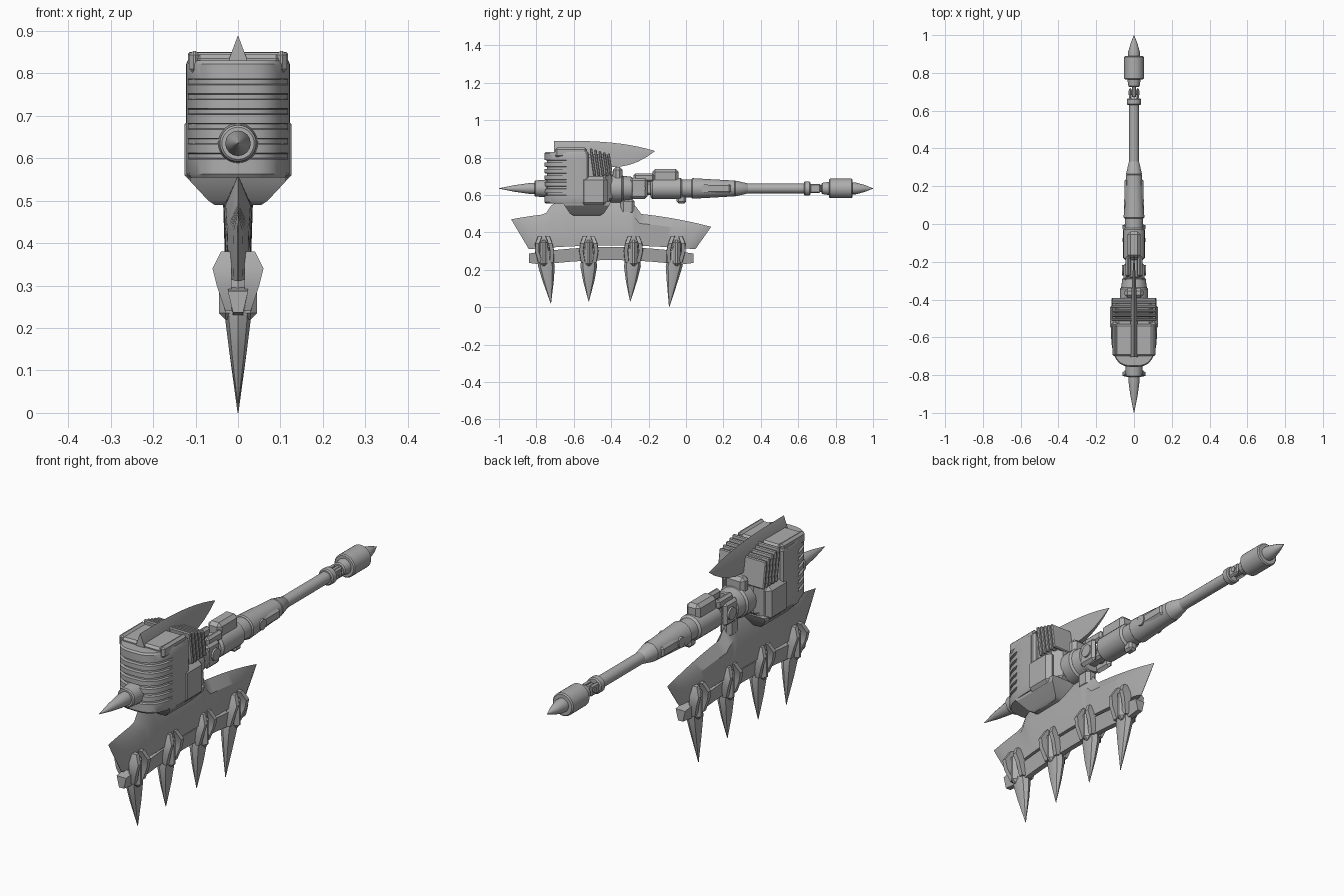
import bpy, bmesh, math
from mathutils import Vector, Matrix

if "Cube" in bpy.data.objects:
    bpy.data.objects.remove(bpy.data.objects["Cube"])

STEEL = bpy.data.materials.new("steel_grey")
STEEL.use_nodes = True
GREY = (.42, .42, .42, 1)
STEEL.diffuse_color = GREY
STEEL.node_tree.nodes["Principled BSDF"].inputs["Base Color"].default_value = GREY
AXIS = .635  # height of the handle axis


def finish(name, bm, bevel=None, mirror=False):
    """Turn a bmesh into an object; bevelled parts stay flat shaded."""
    bmesh.ops.remove_doubles(bm, verts=bm.verts, dist=.0001)
    bmesh.ops.recalc_face_normals(bm, faces=bm.faces)
    mesh = bpy.data.meshes.new(name)
    bm.to_mesh(mesh)
    bm.free()
    mesh.materials.append(STEEL)
    part = bpy.data.objects.new(name, mesh)
    bpy.context.collection.objects.link(part)
    if mirror:
        part.modifiers.new("mirror", "MIRROR")
    if bevel:
        modifier = part.modifiers.new("bevel", "BEVEL")
        modifier.width = bevel
        modifier.segments = 1
    else:
        bpy.ops.object.select_all(action="DESELECT")
        part.select_set(True)
        bpy.context.view_layer.objects.active = part
        bpy.ops.object.shade_smooth_by_angle(angle=math.radians(32))


def loft(name, rings, mirror=False):
    """Skin equal-sized rings of points and cap both ends."""
    bm = bmesh.new()
    rows = [[bm.verts.new(point) for point in ring] for ring in rings]
    for lower, upper in zip(rows, rows[1:]):
        for i in range(len(lower)):
            bm.faces.new((lower[i - 1], lower[i], upper[i], upper[i - 1]))
    bm.faces.new(rows[0])
    bm.faces.new(rows[-1])
    finish(name, bm, mirror=mirror)


def oval(width, height, sides):
    turns = [math.tau * i / sides for i in range(sides)]
    return [(width * math.cos(turn), height * math.sin(turn)) for turn in turns]


def tube(name, start, end, radius, end_radius=None, chamfer=.005, sides=28):
    """Chamfered cylinder or cone along the handle axis."""
    if end_radius is None:
        end_radius = radius
    profile = ((start, radius - chamfer), (start + chamfer, radius),
               (end - chamfer, end_radius), (end, end_radius - chamfer))
    loft(name, [[(a, y, AXIS + b) for a, b in oval(r, r, sides)] for y, r in profile])


def spike(name, base, shoulder, tip, radius):
    """Slender point with a slightly swollen root."""
    middle = (shoulder + tip) / 2
    profile = ((base, radius), (shoulder, radius), (middle, radius * .6), (tip, .001))
    loft(name, [[(a, y, AXIS + b) for a, b in oval(r, r, 16)] for y, r in profile])


def pin(name, y, radius, reach):
    """Cross pin running from side to side."""
    loft(name, [[(x, y + a, AXIS + b) for a, b in oval(radius, radius, 20)]
                for x in (-reach, reach)])


def box(name, front, back, low, high, wide, gap=None, bevel=.01, tilt=0):
    """Chamfered block; with a gap it becomes a mirrored pair."""
    inner = -wide if gap is None else gap
    centre = Vector((inner + wide, front + back, low + high)) / 2
    size = Matrix.Diagonal((wide - inner, back - front, high - low, 1))
    bm = bmesh.new()
    bmesh.ops.create_cube(bm, size=1, matrix=Matrix.Translation(centre)
                          @ Matrix.Rotation(tilt, 4, "X") @ size)
    finish(name, bm, bevel=bevel, mirror=gap is not None)


def ridge(top, bottom, thickness, shoulder):
    """Cross-section of a blade: sharp top, thick shoulder, blunt foot."""
    side = Vector((thickness, 0, 0))
    middle = top.lerp(bottom, shoulder)
    foot = side * .85
    return [top, middle + side, bottom + foot, bottom - foot, middle - side]


# Front shell: squarish curved plan with cooling grooves round the front
SHELL_BACK = -.54


def shell_ring(z, groove=False, scale=1):
    ring = []
    for i in range(21):
        turn = math.pi * i / 20
        c, s = math.cos(turn), math.sin(turn)
        x = math.copysign(abs(c) ** .667, c) * .122
        y = abs(s) ** .667 * -.217
        size = .94 if groove and y < -.11 else scale
        ring.append((x * size, SHELL_BACK + y * size, z))
    return ring


shell = [shell_ring(.555, scale=.97), shell_ring(.563)]
for i in range(6):
    middle = .605 + i * .035
    for offset, groove in ((-.007, False), (-.005, True), (.005, True), (.007, False)):
        shell.append(shell_ring(middle + offset, groove))
shell += [shell_ring(.822), shell_ring(.83, scale=.97)]
loft("front_shell", shell)

# Top plate, side rails and rear housing
box("top_plate", -.7, -.53, .8, .845, .1)
box("top_rail", -.7, -.53, .8, .853, .115, gap=.09)
box("rear_housing", -.57, -.41, .53, .82, .1, bevel=.02)
box("side_panel", -.575, -.52, .62, .835, .121, gap=.08)
box("back_block", -.45, -.395, .56, .73, .085, bevel=.02)
box("side_cheek", -.565, -.42, .54, .7, .126, gap=.08, bevel=.02)

# Slanted vent fins, stepping down to the rear
for i in range(5):
    front = SHELL_BACK + .035 + i * .023
    box("vent_fin", front, front + .014, .7, .85 - i * .007, .118,
        bevel=.004, tilt=math.radians(8))

# Tapered keel under the head
keel = []
for z, wide, reach in ((.565, .115, .13), (.545, .112, .12), (.5, .07, .09), (.49, .055, .07)):
    keel.append([(a * wide, b * reach - .53, z) for a, b in ((-1, -1), (1, -1), (1, 1), (-1, 1))])
loft("lower_keel", keel)

# Front hub and spike
tube("front_hub", -.81, -.74, .043, .047)
spike("front_spike", -.8, -.83, -1, .03)

# Upper fin sweeping back to a point
fin = []
for i in range(13):
    u = i / 12
    y = -.705 + .54 * u
    top = Vector((0, y, .89 - .055 * u ** 3))
    bottom = Vector((0, y, .75 + .085 * (max(0, u - .6) / .4) ** 2))
    fin.append(ridge(top, bottom, .02 * (1 - u * u) + .001, .4))
loft("upper_fin", fin)

# Large lower blade: swept wings either side of a raised neck
wings = []
for i in range(41):
    u = i / 20 - 1
    wing = .51 - .06 * u * u - .02 * u
    neck = min(.56, .88 - .8 * abs(u + .18))
    top = Vector((0, .535 * u - .4, max(wing, neck)))
    bottom = Vector((0, .445 * u - .395, .33 - .02 * u * u))
    wings.append(ridge(top, bottom, .034 * math.sqrt(1 - u * u) + .001, .3))
loft("lower_blade", wings)

# Curved strip along the cutting edge
strip = []
for i in range(13):
    u = i / 6 - 1
    y = u * .44 - .4
    top = .322 - .035 * u * u
    low = top - (.05 if abs(u) == 1 else .07)
    strip.append([(-.024, y, top), (.024, y, top), (.012, y, low), (-.012, y, low)])
loft("edge_strip", strip)

# Four leaning teeth held in forked clamps
for root, drift, tip in ((-.76, .04, .02), (-.52, 0, .03), (-.28, -.02, .03), (-.05, -.04, 0)):
    def lean(z):
        return root + drift * max(0, 1 - z / .33)

    tooth = []
    for z, wide, deep in ((.33, .03, .024), (.28, .035, .036), (.22, .03, .045),
                          (.14, .02, .03), (tip, .001, .001)):
        tooth.append([(a, lean(z) + b, z) for a, b in oval(wide, deep, 8)])
    loft("tooth", tooth)
    for side in (-1, 1):
        prong = []
        for z, outer, spread in ((.38, .04, .02), (.34, .06, .035), (.3, .05, .04), (.24, .03, .03)):
            y = lean(z) + side * spread
            prong.append([(.015, y - .012, z), (outer, y - .01, z),
                          (outer, y + .01, z), (.015, y + .012, z)])
        loft("clamp_prong", prong, mirror=True)
    box("clamp_core", root - .02, root + .02, .22, .36, .045, bevel=.015)

# Socket and pinned joint behind the head
tube("socket_disc", -.41, -.335, .075, chamfer=.01)
tube("socket_collar", -.34, -.285, .068, .062)
box("socket_bracket", -.39, -.34, .61, .75, .05, bevel=.015)
box("lower_tab", -.35, -.275, .495, .58, .028, bevel=.015)
box("joint_fork", -.3, -.205, .58, .69, .056, gap=.03, bevel=.015)
box("joint_tongue", -.29, -.16, .6, .67, .025)
pin("joint_pin", -.245, .028, .064)

# Grip sleeves and their fittings
tube("main_sleeve", -.19, -.02, .057, chamfer=.01)
tube("sleeve_seam", -.03, .04, .048)
tube("grip_sleeve", .03, .265, .055, .042)
tube("grip_taper", .26, .335, .042, .027)
box("top_saddle", -.18, -.04, .66, .738, .034, bevel=.015)
box("fork_arm", -.28, -.17, .67, .715, .045, gap=.018)
box("under_hook", -.05, 0, .555, .6, .02)
box("grip_panel", .04, .24, .61, .66, .05, gap=.03)
pin("grip_stud", .105, .024, .054)

# Rod, tail link, weight and point
tube("rod", .32, .65, .026)
tube("rod_collar", .63, .665, .037)
box("tail_fork", .66, .72, .61, .66, .026, gap=.012)
box("tail_tongue", .67, .77, .617, .653, .011, bevel=.005)
pin("tail_pin", .695, .012, .03)
tube("tail_neck", .725, .775, .03, .036)
tube("tail_weight", .765, .89, .052)
spike("tail_point", .88, .91, 1, .031)
